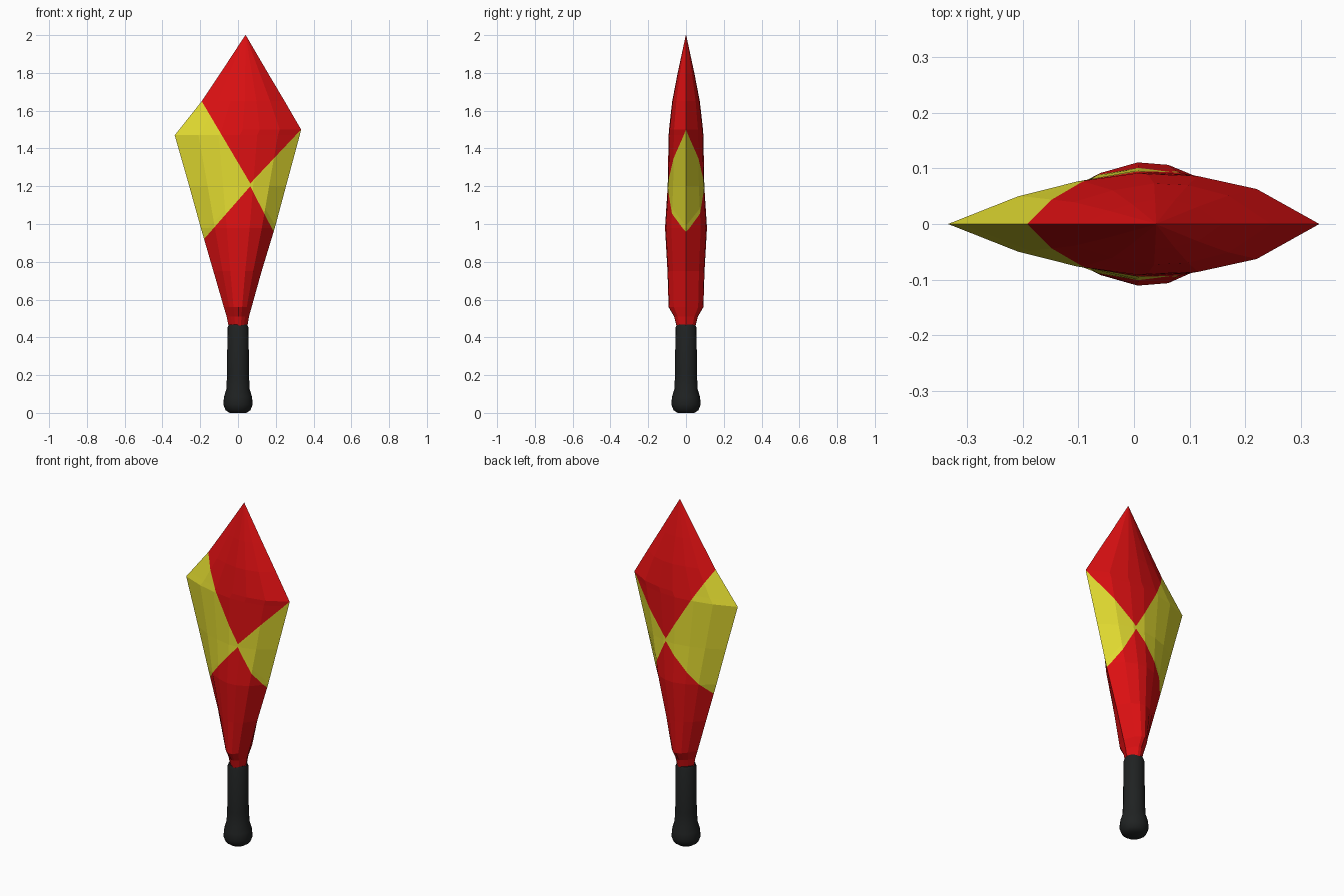
import bpy, bmesh, math
from mathutils import Vector

if "Cube" in bpy.data.objects:
    bpy.data.objects.remove(bpy.data.objects["Cube"])


def material(name, rgb):
    m = bpy.data.materials.new(name)
    m.diffuse_color = (*rgb, 1)
    m.use_nodes = True
    m.node_tree.nodes["Principled BSDF"].inputs["Base Color"].default_value = m.diffuse_color
    return m


RED = material("red cloth", (0.72, 0.005, 0.006))
YELLOW = material("yellow cloth", (0.75, 0.70, 0.03))
BLACK = material("black grip", (0.014, 0.016, 0.016))


def loft(bm, rings):
    """Skin equal-length rings and cap both ends."""
    loops = [[bm.verts.new(p) for p in ring] for ring in rings]
    n = len(loops[0])
    for a, b in zip(loops, loops[1:]):
        for i in range(n):
            j = (i + 1) % n
            bm.faces.new((a[i], a[j], b[j], b[i]))
    bm.faces.new(loops[0])
    bm.faces.new(loops[-1])
    return loops


def finish(bm, name, mats):
    bmesh.ops.recalc_face_normals(bm, faces=bm.faces[:])
    me = bpy.data.meshes.new(name)
    bm.to_mesh(me)
    bm.free()
    for m in mats:
        me.materials.append(m)
    ob = bpy.data.objects.new(name, me)
    bpy.context.collection.objects.link(ob)
    return ob


# Grip: turned profile with a flared pommel (radius, height)
profile = [(0.045, 0), (0.066, 0.014), (0.078, 0.045), (0.074, 0.085),
           (0.062, 0.125), (0.058, 0.2), (0.056, 0.45), (0.049, 0.468)]
bm = bmesh.new()
SIDES = 16
loft(bm, [[(r * math.cos(math.tau * i / SIDES), r * math.sin(math.tau * i / SIDES), z)
           for i in range(SIDES)] for r, z in profile])
grip = finish(bm, "grip", [BLACK])
bpy.context.view_layer.objects.active = grip
grip.select_set(True)
bpy.ops.object.shade_smooth_by_angle(angle=math.radians(40))

# Furled cloth: lens sections (height, left edge, right edge, half thickness)
sections = [(0.46, -0.05, 0.05, 0.05), (0.51, -0.06, 0.058, 0.063),
            (0.56, -0.075, 0.072, 0.092), (0.75, -0.13, 0.125, 0.098),
            (0.98, -0.197, 0.195, 0.111), (1.2, -0.258, 0.254, 0.097),
            (1.47, -0.335, 0.327, 0.092), (1.5, -0.311, 0.334, 0.09),
            (1.65, -0.192, 0.247, 0.073), (1.8, -0.092, 0.158, 0.044),
            (2.0, 0.039, 0.041, 0.001)]
lens = [(-1, 0), (-0.62, 0.54), (-0.3, 0.83), (0.04, 1), (0.32, 0.96), (0.65, 0.7), (1, 0)]
rim = lens + [(u, -h) for u, h in lens[-2:0:-1]]
bm = bmesh.new()
loft(bm, [[((l + r) / 2 + u * (r - l) / 2, h * t, z) for u, h in rim]
          for z, l, r, t in sections])

# Cut the colour borders through the cloth, each a line (x0, z0) to (x1, z1)
upper = [((-0.192, 1.65), (0.065, 1.215)), ((0.065, 1.215), (0.334, 1.5))]
lower = [((-0.18, 0.92), (0.065, 1.2)), ((0.065, 1.2), (0.188, 0.96))]
for (x0, z0), (x1, z1) in upper + lower:
    bmesh.ops.bisect_plane(bm, geom=bm.verts[:] + bm.edges[:] + bm.faces[:],
                           plane_co=(x0, 0, z0), plane_no=(z0 - z1, 0, x1 - x0), dist=1e-5)


def height(line, x):
    (x0, z0), (x1, z1) = line
    return z0 + (z1 - z0) * (x - x0) / (x1 - x0)


# Yellow is what lies outside the upper and lower red wedges
for f in bm.faces:
    c = f.calc_center_median()
    in_top = all(c.z > height(s, c.x) for s in upper)
    in_bottom = all(c.z < height(s, c.x) for s in lower)
    f.material_index = 0 if in_top or in_bottom else 1
finish(bm, "furled_cloth", [RED, YELLOW])
